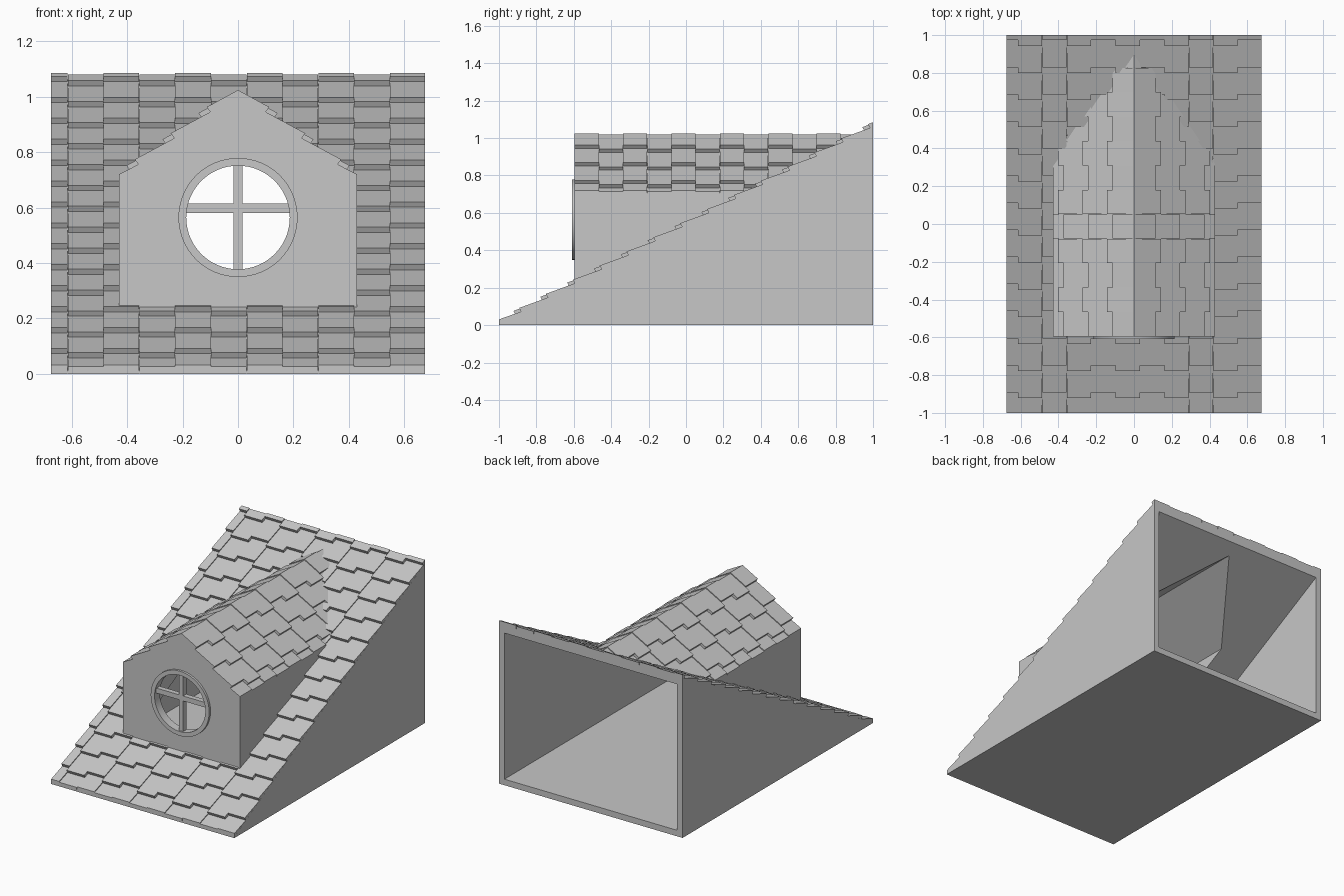
import bpy, bmesh, math
from mathutils import Vector

if "Cube" in bpy.data.objects:
    bpy.data.objects.remove(bpy.data.objects["Cube"])

grey = bpy.data.materials.new("plain_grey")
grey.use_nodes = True
GREY = (0.57, 0.57, 0.57, 1)
grey.diffuse_color = GREY
grey.node_tree.nodes["Principled BSDF"].inputs["Base Color"].default_value = GREY

HALF_W = 0.675                    # main roof half width
D_HALF, D_FRONT = 0.43, -0.595    # dormer half width and front
TILE_W, COURSE, LIP = 0.1293, 0.1435, 0.022
MAIN_SLOPE, D_SLOPE = 0.5265, 0.728
WIN_Z = 0.564


def main_z(y):
    return 0.01 + MAIN_SLOPE * (y + 1)


def dormer_z(x):
    return 1.018 - D_SLOPE * abs(x)


def finish(name, bm):
    bmesh.ops.recalc_face_normals(bm, faces=bm.faces)
    me = bpy.data.meshes.new(name)
    bm.to_mesh(me)
    bm.free()
    me.materials.append(grey)
    ob = bpy.data.objects.new(name, me)
    bpy.context.collection.objects.link(ob)
    return ob


def add_prism(bm, points, axis, a, b):
    """Extrude a 2D outline along x (outline in y, z) or y (outline in x, z)."""
    place = (lambda p, t: (t, p[0], p[1])) if axis == "x" else (lambda p, t: (p[0], t, p[1]))
    face = bm.faces.new([bm.verts.new(place(p, a)) for p in points])
    ext = bmesh.ops.extrude_face_region(bm, geom=[face])
    move = Vector(place((0, 0), b - a))
    bmesh.ops.translate(bm, vec=move, verts=[v for v in ext["geom"] if isinstance(v, bmesh.types.BMVert)])


def prism(name, points, axis, a, b):
    bm = bmesh.new()
    add_prism(bm, points, axis, a, b)
    return finish(name, bm)


def cut(ob, *cutters):
    for c in cutters:
        mod = ob.modifiers.new("cut", "BOOLEAN")
        mod.operation, mod.solver, mod.object = "DIFFERENCE", "EXACT", c
        bpy.context.view_layer.objects.active = ob
        bpy.ops.object.modifier_apply(modifier=mod.name)


def tile_profile(first, step, start, end, slope, height):
    """Sawtooth outline of overlapping tiles, running uphill from start to end."""
    norm = math.hypot(1, slope)
    pts = []
    s = first
    while s < end:
        top = s + step
        if top > start:
            if s > start:
                pts.append((s, height(s)))
                pts.append((max(start, s - LIP * slope / norm), height(s) + LIP / norm))
            else:
                pts.append((start, height(start) + LIP * norm * (top - start) / step))
            if top >= end:
                pts.append((end, height(end) + LIP * norm * (top - end) / step))
        s = top
    return pts + [(end, height(end) - 0.012), (start, height(start) - 0.012)]


# Cutters: house hollow, dormer hollow, everything below the main roof, window
inner_y = -1 + 0.08 / MAIN_SLOPE
house_hollow = prism("house_hollow", [(inner_y, 0.04), (1.1, 0.04), (1.1, main_z(1.1) - 0.052),
                     (inner_y, main_z(inner_y) - 0.0499)], "x", -HALF_W + 0.04, HALF_W - 0.04)
wall_in = D_HALF - 0.04
dormer_hollow = prism("dormer_hollow", [(-wall_in, 0.15), (wall_in, 0.15),
                      (wall_in, dormer_z(wall_in) - 0.05), (0, dormer_z(0) - 0.05),
                      (-wall_in, dormer_z(wall_in) - 0.05)], "y", D_FRONT + 0.04, 0.95)
below_roof = prism("below_roof", [(-1.5, -1), (1.5, -1), (1.5, main_z(1.5) - 0.018),
                   (-1.5, main_z(-1.5) - 0.018)], "x", -1, 1)
circle = [(0.2 * math.cos(math.tau * i / 64), WIN_Z + 0.2 * math.sin(math.tau * i / 64)) for i in range(64)]
window_hole = prism("window_hole", circle, "y", D_FRONT - 0.1, D_FRONT + 0.1)

# Sloped house body, open at the back
body = prism("house_body", [(-1, 0), (1, 0), (1, main_z(1)), (-1, main_z(-1))], "x", -HALF_W, HALF_W)
cut(body, house_hollow, dormer_hollow)

# Dormer walls and roof slab
dormer = prism("dormer_walls", [(-D_HALF, 0.1), (D_HALF, 0.1), (D_HALF, dormer_z(D_HALF)),
               (0, dormer_z(0)), (-D_HALF, dormer_z(D_HALF))], "y", D_FRONT, 0.98)
cut(dormer, dormer_hollow, below_roof, window_hole)

# Main roof tiles, alternate columns staggered
edges = [-HALF_W] + [-0.615 + TILE_W * i for i in range(10)] + [HALF_W]
bm = bmesh.new()
for i, (a, b) in enumerate(zip(edges, edges[1:])):
    first = 0.84 - 0.03 * (i % 2) - 13 * COURSE
    add_prism(bm, tile_profile(first, COURSE, -1, 1, MAIN_SLOPE, main_z), "x", a + 0.0004, b - 0.0004)
main_tiles = finish("main_roof_tiles", bm)
cut(main_tiles, dormer_hollow)

# Dormer roof tiles on both slopes
for side, name in ((1, "left"), (-1, "right")):
    bm = bmesh.new()
    for i in range(12):
        first = -0.49 - 0.03 * (i % 2)
        outline = tile_profile(first, 0.13, -D_HALF, 0, D_SLOPE, dormer_z)
        a = D_FRONT + TILE_W * i
        add_prism(bm, [(-side * s, z) for s, z in outline], "y", a + 0.0004 * (i > 0), a + TILE_W - 0.0004)
    tiles = finish("dormer_tiles_" + name, bm)
    cut(tiles, below_roof)

# Round window frame
bm = bmesh.new()
section = [(0.187, D_FRONT - 0.015), (0.215, D_FRONT - 0.015), (0.215, D_FRONT + 0.01), (0.187, D_FRONT + 0.04)]
rings = []
for i in range(64):
    t = math.tau * i / 64
    rings.append([bm.verts.new((r * math.cos(t), y, WIN_Z + r * math.sin(t))) for r, y in section])
for i, ring in enumerate(rings):
    nxt = rings[(i + 1) % 64]
    for j in range(4):
        k = (j + 1) % 4
        bm.faces.new((ring[j], ring[k], nxt[k], nxt[j]))
frame = finish("window_frame", bm)
bpy.ops.object.select_all(action="DESELECT")
frame.select_set(True)
bpy.context.view_layer.objects.active = frame
bpy.ops.object.shade_smooth_by_angle()

# Window cross bars
for name, w, z0, z1 in (("upright_bar", 0.016, WIN_Z - 0.195, WIN_Z + 0.195), ("cross_bar", 0.19, 0.581, 0.614)):
    prism(name, [(-w, z0), (w, z0), (w, z1), (-w, z1)], "y", D_FRONT - 0.004, D_FRONT + 0.03)

for c in (house_hollow, dormer_hollow, below_roof, window_hole):
    bpy.data.objects.remove(c)
